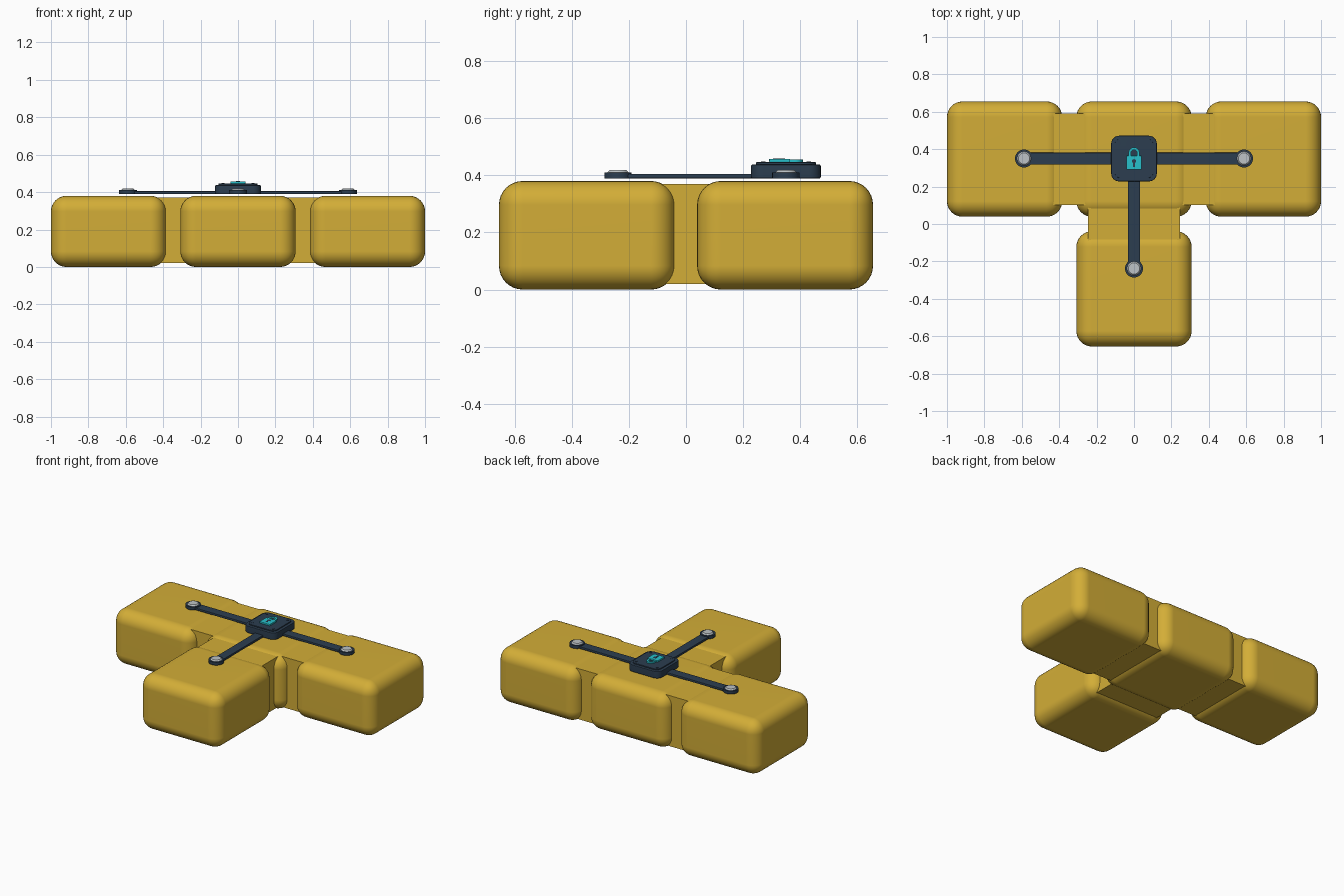
import bpy, bmesh
from math import pi, sin, cos, radians
from mathutils import Matrix

cube = bpy.data.objects.get("Cube")
if cube:
    bpy.data.objects.remove(cube, do_unlink=True)


def material(name, rgb):
    m = bpy.data.materials.new(name)
    m.use_nodes = True
    m.diffuse_color = (*rgb, 1)
    m.node_tree.nodes["Principled BSDF"].inputs["Base Color"].default_value = (*rgb, 1)
    return m


gold = material("gold", (0.65, 0.42, 0.038))
navy = material("navy", (0.025, 0.048, 0.08))
silver = material("silver", (0.51, 0.55, 0.57))
teal = material("teal", (0.02, 0.53, 0.6))


def finish(name, bm, mat):
    bmesh.ops.recalc_face_normals(bm, faces=bm.faces)
    mesh = bpy.data.meshes.new(name)
    bm.to_mesh(mesh)
    bm.free()
    mesh.materials.append(mat)
    ob = bpy.data.objects.new(name, mesh)
    bpy.context.collection.objects.link(ob)
    bpy.ops.object.select_all(action='DESELECT')
    ob.select_set(True)
    bpy.context.view_layer.objects.active = ob
    bpy.ops.object.shade_smooth_by_angle(angle=radians(35))
    wn = ob.modifiers.new("weighted_normals", 'WEIGHTED_NORMAL')
    wn.keep_sharp = True
    return ob


def box(name, x, y, z0, z1, sx, sy, mat, bevel=0, segments=6):
    bm = bmesh.new()
    bmesh.ops.create_cube(bm, size=1)
    bmesh.ops.scale(bm, vec=(sx, sy, z1 - z0), verts=bm.verts)
    bmesh.ops.translate(bm, vec=(x, y, (z0 + z1) / 2), verts=bm.verts)
    if bevel:
        bmesh.ops.bevel(bm, geom=bm.edges[:], offset=bevel, segments=segments,
                        profile=0.5, affect='EDGES', clamp_overlap=True)
    return finish(name, bm, mat)


def disc(name, x, y, z0, z1, r, mat, top=None, sides=32):
    bm = bmesh.new()
    bmesh.ops.create_cone(bm, cap_ends=True, segments=sides, radius1=r,
                          radius2=r if top is None else top, depth=z1 - z0,
                          matrix=Matrix.Translation((x, y, (z0 + z1) / 2)))
    return finish(name, bm, mat)


def prism(name, points, z0, z1, mat, rim=0):
    bm = bmesh.new()
    face = bm.faces.new([bm.verts.new((x, y, z0)) for x, y in points])
    top = bmesh.ops.extrude_face_region(bm, geom=[face])["geom"]
    verts = [g for g in top if isinstance(g, bmesh.types.BMVert)]
    bmesh.ops.translate(bm, vec=(0, 0, z1 - z0), verts=verts)
    if rim:
        edges = [e for e in bm.edges if abs(e.verts[0].co.z - e.verts[1].co.z) < 1e-5]
        bmesh.ops.bevel(bm, geom=edges, offset=rim, segments=2, profile=0.5, affect='EDGES')
    return finish(name, bm, mat)


def arc(cx, cy, r, start, end, n):
    return [(cx + r * cos(start + (end - start) * i / n),
             cy + r * sin(start + (end - start) * i / n)) for i in range(n + 1)]


def rounded_square(cx, cy, half, r):
    pts = []
    for k, (sx, sy) in enumerate([(1, 1), (-1, 1), (-1, -1), (1, -1)]):
        pts += arc(cx + sx * (half - r), cy + sy * (half - r), r, k * pi / 2, (k + 1) * pi / 2, 6)
    return pts


# Four cushioned blocks in a T
STEP, SIZE, ROW = 0.692, 0.616, 0.347
for name, x, y in [("right_block", -STEP, ROW), ("centre_block", 0, ROW),
                   ("left_block", STEP, ROW), ("front_block", 0, -ROW)]:
    box(name, x, y, 0, 0.38, SIZE, SIZE, gold, 0.083, 8)

# Bridges between the blocks
for side, s in (("right", -1), ("left", 1)):
    box(side + "_bridge", s * STEP / 2, ROW, 0.02, 0.37, 0.28, 0.49, gold)
box("front_bridge", 0, 0, 0.02, 0.37, 0.49, 0.28, gold)

# Straps with studded round ends
HUB = 0.35
REACH = 0.588
for name, dx, dy in [("right", -1, 0), ("left", 1, 0), ("front", 0, -1)]:
    x, y = dx * REACH, HUB + dy * REACH
    box(name + "_strap", x / 2, (y + HUB) / 2, 0.389, 0.405,
        abs(dx) * REACH or 0.064, abs(dy) * REACH or 0.064, navy, 0.004, 2)
    disc(name + "_strap_end", x, y, 0.389, 0.41, 0.048, navy)
    disc(name + "_stud", x, y, 0.41, 0.418, 0.037, silver, 0.03)

# Lock housing
prism("lock_housing", rounded_square(0, HUB, 0.122, 0.042), 0.389, 0.438, navy, 0.005)
prism("lock_plate", rounded_square(0, HUB, 0.105, 0.035), 0.438, 0.446, navy, 0.002)
for sx in (-1, 1):
    for sy in (-1, 1):
        disc("plate_screw", sx * 0.08, HUB + sy * 0.08, 0.445, 0.449, 0.008, navy, sides=12)

# Padlock emblem
box("padlock_body", 0, 0.328, 0.446, 0.458, 0.08, 0.074, teal, 0.003, 2)
shackle = ([(0.029, 0.36)] + arc(0, 0.381, 0.029, 0, pi, 16) + [(-0.029, 0.36), (-0.016, 0.36)]
           + arc(0, 0.381, 0.016, pi, 0, 16) + [(0.016, 0.36)])
prism("padlock_shackle", shackle, 0.446, 0.456, teal)
disc("keyhole_round", 0, 0.336, 0.457, 0.4595, 0.011, navy, sides=20)
box("keyhole_slot", 0, 0.32, 0.457, 0.4593, 0.009, 0.03, navy)
